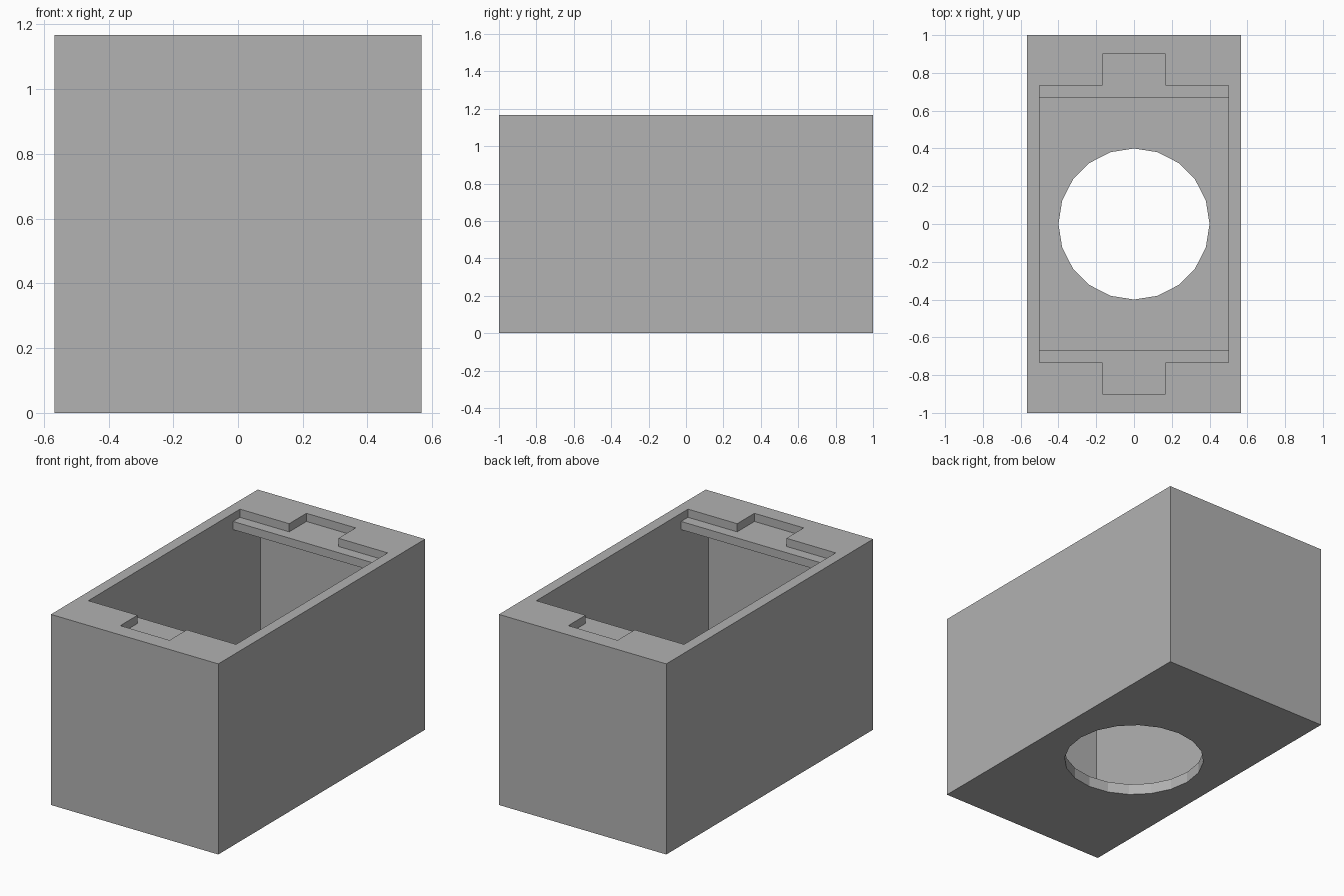
import bpy, bmesh
from mathutils import Matrix, Vector

cube = bpy.data.objects.get("Cube")
if cube:
    bpy.data.objects.remove(cube, do_unlink=True)

U = 1 / 30                      # one design step
WIDTH, LENGTH, HEIGHT = 34 * U, 60 * U, 35 * U

grey = bpy.data.materials.new("plain grey")
colour = (0.445, 0.445, 0.445, 1)
grey.use_nodes = True
grey.diffuse_color = colour
grey.node_tree.nodes["Principled BSDF"].inputs["Base Color"].default_value = colour


def add_object(name, bm):
    bmesh.ops.recalc_face_normals(bm, faces=bm.faces)
    mesh = bpy.data.meshes.new(name)
    bm.to_mesh(mesh)
    bm.free()
    mesh.materials.append(grey)
    obj = bpy.data.objects.new(name, mesh)
    bpy.context.collection.objects.link(obj)
    return obj


def box(name, size, centre):
    bm = bmesh.new()
    bmesh.ops.create_cube(bm, size=1, matrix=Matrix.Translation(centre) @ Matrix.Diagonal((*size, 1)))
    return add_object(name, bm)


def cylinder(name, radius, depth, sides):
    bm = bmesh.new()
    bmesh.ops.create_cone(bm, cap_ends=True, segments=sides, radius1=radius, radius2=radius, depth=depth)
    return add_object(name, bm)


def extrude_profile(name, half, width):
    """Mirror a (y, z) half profile and extrude it along x."""
    points = half + [(-y, z) for y, z in reversed(half)]
    bm = bmesh.new()
    face = bm.faces.new([bm.verts.new((-width / 2, y, z)) for y, z in points])
    new = bmesh.ops.extrude_face_region(bm, geom=[face])["geom"]
    bmesh.ops.translate(bm, vec=Vector((width, 0, 0)), verts=[v for v in new if isinstance(v, bmesh.types.BMVert)])
    return add_object(name, bm)


def cut(target, cutter):
    mod = target.modifiers.new("cut", "BOOLEAN")
    mod.operation, mod.solver, mod.object = "DIFFERENCE", "EXACT", cutter
    with bpy.context.temp_override(object=target, active_object=target):
        bpy.ops.object.modifier_apply(modifier=mod.name)
    bpy.data.objects.remove(cutter, do_unlink=True)


# Solid outer body
body = box("box_body", (WIDTH, LENGTH, HEIGHT), (0, 0, HEIGHT / 2))

# Interior: wide chamber, overhanging ledges, then the lid recess
floor, ledge_under, ledge_top, above = 2 * U, HEIGHT - 3 * U, HEIGHT - 1.5 * U, HEIGHT + 2 * U
chamber, opening, recess = 28 * U, 20 * U, 22 * U
cut(body, extrude_profile("chamber_cutter", [
    (chamber, floor), (chamber, ledge_under), (opening, ledge_under),
    (opening, ledge_top), (recess, ledge_top), (recess, above)], 30 * U))

# Lid tab notches at both ends
for side in (-1, 1):
    cut(body, box("notch_cutter", (10 * U, 6 * U, above - ledge_top),
                  (0, side * 24 * U, (above + ledge_top) / 2)))

# Round hole through the floor
cut(body, cylinder("hole_cutter", 12 * U, 8 * U, 20))
